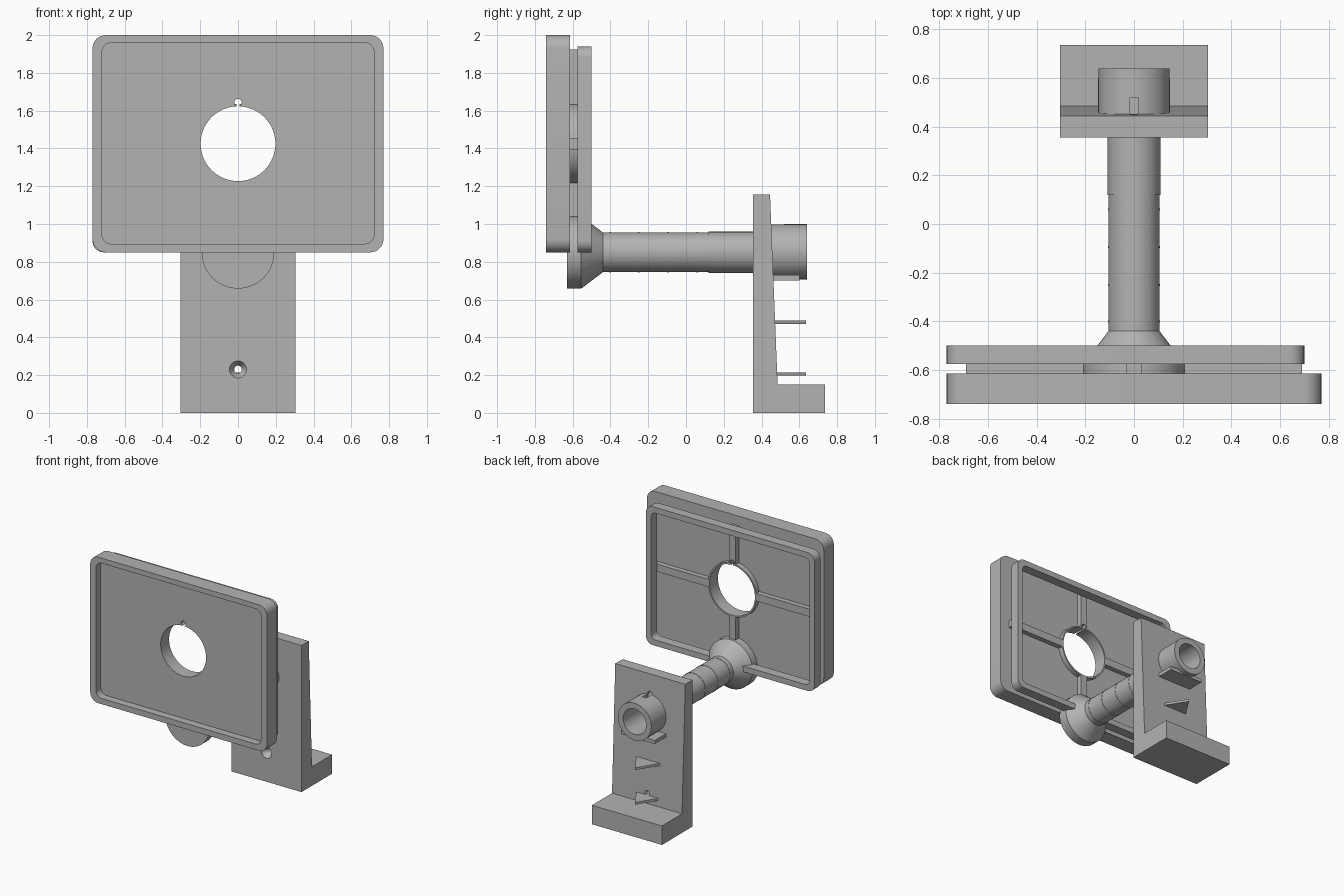
import bpy, bmesh, math
from mathutils import Vector, Matrix

if "Cube" in bpy.data.objects:
    bpy.data.objects.remove(bpy.data.objects["Cube"])

grey = bpy.data.materials.new("plain grey")
grey.use_nodes = True
grey.diffuse_color = (0.45, 0.45, 0.45, 1)
grey.node_tree.nodes["Principled BSDF"].inputs["Base Color"].default_value = (0.45, 0.45, 0.45, 1)


def finish(name, bm):
    bmesh.ops.remove_doubles(bm, verts=bm.verts, dist=1e-5)
    bmesh.ops.recalc_face_normals(bm, faces=bm.faces)
    mesh = bpy.data.meshes.new(name)
    bm.to_mesh(mesh)
    bm.free()
    mesh.materials.append(grey)
    ob = bpy.data.objects.new(name, mesh)
    bpy.context.collection.objects.link(ob)
    return ob


def prism(name, points, offset):
    """Extrude a flat outline along an offset vector."""
    bm = bmesh.new()
    face = bm.faces.new([bm.verts.new(p) for p in points])
    ext = bmesh.ops.extrude_face_region(bm, geom=[face], use_keep_orig=True)
    verts = [g for g in ext["geom"] if isinstance(g, bmesh.types.BMVert)]
    bmesh.ops.translate(bm, verts=verts, vec=Vector(offset))
    return finish(name, bm)


def box(name, x0, x1, y0, y1, z0, z1):
    pts = [(x0, y0, z0), (x1, y0, z0), (x1, y0, z1), (x0, y0, z1)]
    return prism(name, pts, (0, y1 - y0, 0))


def rounded_plate(name, x0, x1, z0, z1, r, y0, y1):
    pts = []
    corners = [(x1 - r, z1 - r), (x0 + r, z1 - r), (x0 + r, z0 + r), (x1 - r, z0 + r)]
    for i, (cx, cz) in enumerate(corners):
        for k in range(9):
            a = math.radians(90 * i + 90 * k / 8)
            pts.append((cx + r * math.cos(a), y0, cz + r * math.sin(a)))
    return prism(name, pts, (0, y1 - y0, 0))


def lathe(name, profile, z, steps=64):
    """Spin a (radius, y) profile about a y-parallel axis at height z."""
    bm = bmesh.new()
    vs = [bm.verts.new((r, y, z)) for r, y in profile]
    es = [bm.edges.new(p) for p in zip(vs, vs[1:])]
    bmesh.ops.spin(bm, geom=vs + es, cent=(0, 0, z), axis=(0, 1, 0),
                   angle=math.tau, steps=steps, use_duplicate=False)
    return finish(name, bm)


def rod(name, r, y0, y1, z, steps=64):
    return lathe(name, [(0, y0), (r, y0), (r, y1), (0, y1)], z, steps)


def tube(name, r_out, r_in, y0, y1, z):
    return lathe(name, [(r_in, y0), (r_out, y0), (r_out, y1), (r_in, y1), (r_in, y0)], z)


def cut(ob, *cutters):
    for c in cutters:
        mod = ob.modifiers.new("cut", "BOOLEAN")
        mod.operation = "DIFFERENCE"
        mod.solver = "EXACT"
        mod.object = c
        bpy.context.view_layer.objects.active = ob
        bpy.ops.object.modifier_apply(modifier=mod.name)
        bpy.data.objects.remove(c)


HOLE_Z, ROD_Z = 1.425, 0.85

# Front tray with shallow recess, round window and key notch
tray = rounded_plate("front_tray", -0.77, 0.77, 0.85, 2.0, 0.07, -0.74, -0.615)
cut(tray,
    rounded_plate("recess", -0.72, 0.72, 0.895, 1.96, 0.05, -0.8, -0.68),
    rod("window", 0.198, -0.8, -0.5, HOLE_Z),
    rod("notch", 0.02, -0.8, -0.5, 1.642, 24),
    box("notch_slot", -0.008, 0.008, -0.8, -0.5, 1.6, 1.64))

# Cross ribs and ring on the back of the tray
ribs = [box("rib_horizontal", -0.69, 0.69, -0.62, -0.575, 1.395, 1.455),
        box("rib_vertical", -0.03, 0.03, -0.62, -0.575, 0.925, 1.925)]
for rib in ribs:
    cut(rib, rod("rib_clearance", 0.2, -0.8, -0.5, HOLE_Z))
cut(ribs[1], rod("rib_notch", 0.02, -0.8, -0.5, 1.642, 24))
ring = tube("window_ring", 0.21, 0.198, -0.62, -0.575, HOLE_Z)
cut(ring, box("ring_slot", -0.008, 0.008, -0.8, -0.5, 1.6, 1.66))

# Open frame behind the tray, slightly off centre
frame = rounded_plate("rear_frame", -0.77, 0.70, 0.85, 1.94, 0.06, -0.575, -0.50)
cut(frame, rounded_plate("frame_opening", -0.725, 0.655, 0.895, 1.895, 0.04, -0.7, -0.4))

# Arm with flared flange
arm = lathe("arm", [(0, -0.63), (0.192, -0.63), (0.192, -0.555), (0.105, -0.44),
                    (0.105, 0.12), (0.109, 0.12), (0.109, 0.37), (0, 0.37)], ROD_Z)
for i, y in enumerate((-0.4, -0.25, -0.095, 0.06)):
    tube(f"arm_mark_{i + 1}", 0.107, 0.1, y - 0.004, y + 0.004, ROD_Z)

# L-shaped bracket with tapered upright
side = [(0.355, 0), (0.735, 0), (0.735, 0.15), (0.485, 0.15), (0.445, 1.155), (0.355, 1.155)]
bracket = prism("bracket", [(-0.305, y, z) for y, z in side], (0.61, 0, 0))
cut(bracket,
    rod("bore", 0.1, 0.365, 0.7, ROD_Z),
    rod("screw_hole", 0.02, 0.3, 0.6, 0.23, 32),
    lathe("countersink", [(0, 0.34), (0.045, 0.34), (0.045, 0.36), (0.02, 0.40), (0, 0.40)], 0.23, 32),
    rod("key_hole", 0.02, 0.4, 0.6, 1.0, 24))

# Collar with key slot, and the plate beneath it
collar = tube("collar", 0.146, 0.1, 0.43, 0.64, 0.853)
cut(collar, box("key_slot", -0.017, 0.017, 0.4, 0.52, 0.97, 1.05))
box("collar_plate", -0.148, 0.148, 0.45, 0.6, 0.702, 0.73)

# Triangular hooks
for name, z in (("upper_hook", 0.47), ("lower_hook", 0.197)):
    prism(name, [(-0.11, 0.46, z), (0.11, 0.46, z), (0, 0.635, z)], (0, 0, 0.018))

# Smooth curved walls while keeping edges crisp
for ob in bpy.context.collection.objects:
    ob.select_set(ob.type == "MESH")
    if ob.type == "MESH":
        bpy.context.view_layer.objects.active = ob
bpy.ops.object.shade_smooth_by_angle(angle=math.radians(30))
